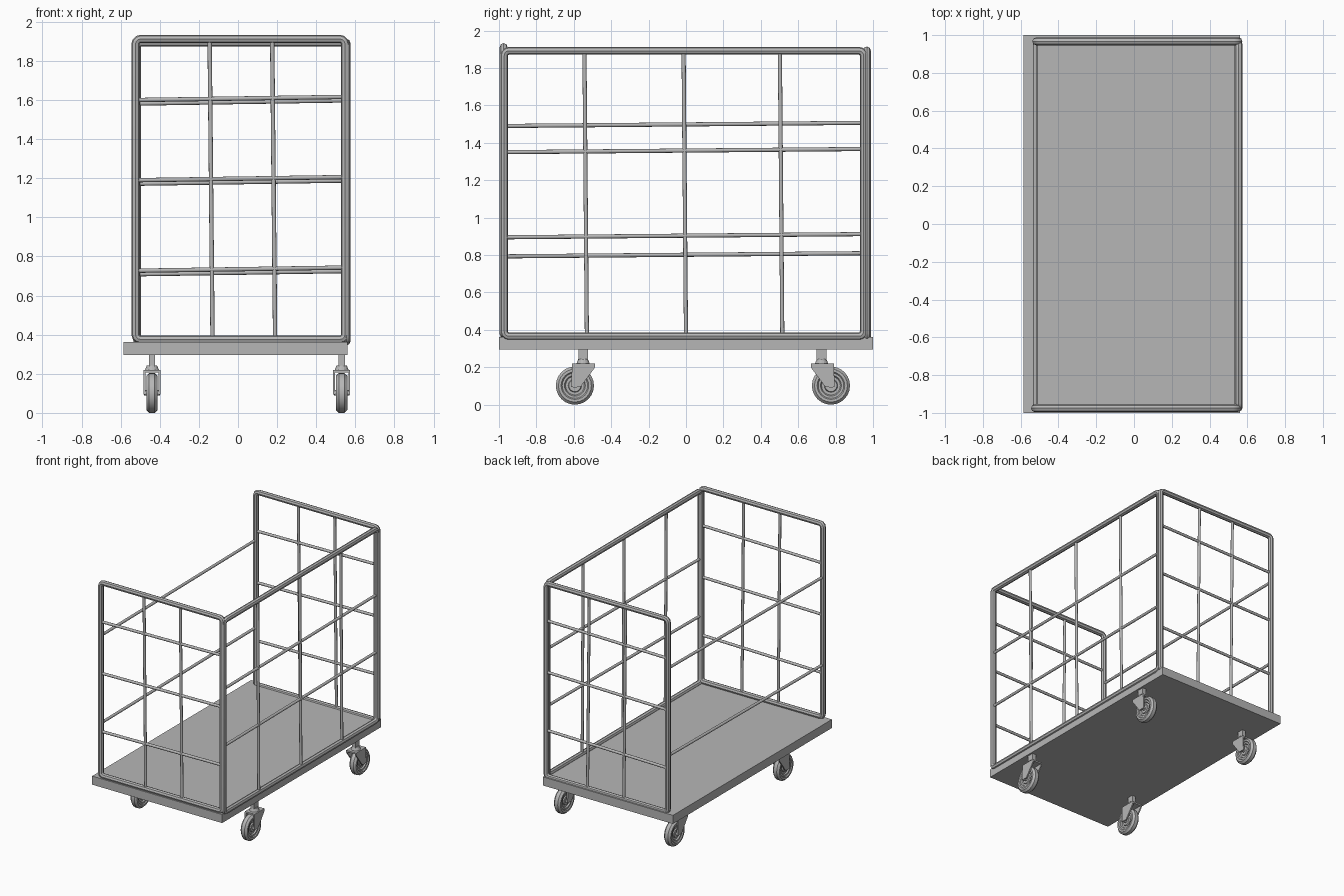
import bpy, bmesh, math
from mathutils import Vector, Matrix

cube = bpy.data.objects.get("Cube")
if cube:
    bpy.data.objects.remove(cube, do_unlink=True)

steel = bpy.data.materials.new("steel grey")
steel.use_nodes = True
grey = (0.47, 0.47, 0.47, 1)
steel.diffuse_color = grey
steel.node_tree.nodes["Principled BSDF"].inputs["Base Color"].default_value = grey


def finish(name, bm, smooth=False):
    """Turn a bmesh into a named object with the shared material."""
    bmesh.ops.recalc_face_normals(bm, faces=bm.faces)
    mesh = bpy.data.meshes.new(name)
    bm.to_mesh(mesh)
    bm.free()
    mesh.materials.append(steel)
    obj = bpy.data.objects.new(name, mesh)
    bpy.context.collection.objects.link(obj)
    if smooth:
        bpy.ops.object.select_all(action='DESELECT')
        obj.select_set(True)
        bpy.context.view_layer.objects.active = obj
        bpy.ops.object.shade_smooth_by_angle(angle=math.radians(40))
    return obj


def add_box(bm, lo, hi):
    lo, hi = Vector(lo), Vector(hi)
    m = Matrix.Translation((lo + hi) / 2) @ Matrix.Diagonal((*(hi - lo), 1))
    bmesh.ops.create_cube(bm, size=1, matrix=m)


def add_rod(bm, a, b, radius, sides=12):
    a, b = Vector(a), Vector(b)
    d = b - a
    m = Matrix.Translation((a + b) / 2) @ d.to_track_quat('Z', 'Y').to_matrix().to_4x4()
    bmesh.ops.create_cone(bm, cap_ends=True, segments=sides, radius1=radius,
                          radius2=radius, depth=d.length, matrix=m)


def add_lathe(bm, profile, centre, sides=24):
    """Spin (offset along x, radius) points about an x axis."""
    rings = []
    for off, r in profile:
        rings.append([bm.verts.new(Vector(centre) + Vector((
            off, r * math.cos(math.tau * i / sides), r * math.sin(math.tau * i / sides))))
            for i in range(sides)])
    for p, q in zip(rings, rings[1:]):
        for i in range(sides):
            j = (i + 1) % sides
            bm.faces.new((p[i], p[j], q[j], q[i]))
    bm.faces.new(rings[0])
    bm.faces.new(rings[-1])


def tube_frame(name, place, u0, u1, z0, z1, radius=0.021, bend=0.025):
    """Closed tube rectangle with tight rounded corners."""
    corners = [(u1 - bend, z1 - bend, 0), (u0 + bend, z1 - bend, 1),
               (u0 + bend, z0 + bend, 2), (u1 - bend, z0 + bend, 3)]
    path = []
    for u, z, k in corners:
        for s in range(4):
            a = (k + s / 3) * math.pi / 2
            path.append(place(u + bend * math.cos(a), z + bend * math.sin(a)))
    curve = bpy.data.curves.new(name, 'CURVE')
    curve.dimensions = '3D'
    curve.bevel_depth = radius
    curve.bevel_resolution = 2
    spline = curve.splines.new('POLY')
    spline.points.add(len(path) - 1)
    for p, co in zip(spline.points, path):
        p.co = (*co, 1)
    spline.use_cyclic_u = True
    temp = bpy.data.objects.new(name + "_path", curve)
    bpy.context.collection.objects.link(temp)
    dg = bpy.context.evaluated_depsgraph_get()
    mesh = bpy.data.meshes.new_from_object(temp.evaluated_get(dg))
    bm = bmesh.new()
    bm.from_mesh(mesh)
    bpy.data.objects.remove(temp, do_unlink=True)
    bpy.data.meshes.remove(mesh)
    finish(name, bm, True)


# Deck
bm = bmesh.new()
add_box(bm, (-0.585, -1, 0.295), (0.56, 1, 0.363))
finish("deck", bm)

# End frames with their slightly tilted bars
BAR = 0.011
for name, y, dx, dz in (("front", -0.975, 0, 0), ("back", 0.967, 0.006, -0.018)):
    tube_frame(name + "_frame", lambda u, z: (u, y, z),
               -0.524 + dx, 0.547 + dx, 0.376 + dz, 1.912 + dz)
    bm = bmesh.new()
    for z in (0.727, 1.19, 1.6):
        add_rod(bm, (-0.52, y, z + dz), (0.545, y, z + 0.016 + dz), BAR)
    for x in (-0.13, 0.19):
        add_rod(bm, (x, y, 0.37 + dz), (x - 0.015, y, 1.91 + dz), BAR)
    finish(name + "_bars", bm, True)

# Closed side frame and its bars
SIDE = 0.554
tube_frame("left_frame", lambda u, z: (SIDE, u, z), -0.972, 0.95, 0.366, 1.892)
bm = bmesh.new()
for z in (0.895, 1.35):
    add_rod(bm, (SIDE, -0.97, z), (SIDE, 0.95, z + 0.017), BAR)
for y in (-0.53, 0, 0.515):
    add_rod(bm, (SIDE, y, 0.366), (SIDE, y - 0.013, 1.89), BAR)
finish("left_bars", bm, True)

# Two bars across the open side
bm = bmesh.new()
for z in (0.793, 1.49):
    add_rod(bm, (-0.523, -0.975, z), (-0.523, 0.967, z + 0.017), BAR)
finish("right_bars", bm, True)

# Casters: recessed wheel, forked bracket, swivel cap and stem
half_wheel = [(0.02, 0.02), (0.02, 0.032), (0.012, 0.036), (0.012, 0.05),
              (0.022, 0.056), (0.022, 0.068), (0.029, 0.074), (0.029, 0.088),
              (0.014, 0.102)]
wheel = half_wheel + [(-o, r) for o, r in reversed(half_wheel)]
fork = [(-0.02, 0.095), (0.03, 0.095), (0.108, 0.2), (0.108, 0.217), (-0.015, 0.217)]

for end, wy, sy, turn in (("front", -0.594, -0.55, 1), ("back", 0.775, 0.725, -1)):
    for side, x in (("right", -0.44), ("left", 0.53)):
        label = f"{end}_{side}_caster_"
        bm = bmesh.new()
        add_lathe(bm, wheel, (x, wy, 0.102))
        finish(label + "wheel", bm, True)

        bm = bmesh.new()
        for s in (-1, 1):
            rows = [[bm.verts.new((x + s * o, wy + turn * u, z)) for u, z in fork]
                    for o in (0.034, 0.044)]
            bm.faces.new(rows[0])
            bm.faces.new(rows[1])
            for i in range(len(fork)):
                j = (i + 1) % len(fork)
                bm.faces.new((rows[0][i], rows[0][j], rows[1][j], rows[1][i]))
        ys = sorted((wy - turn * 0.015, wy + turn * 0.108))
        add_box(bm, (x - 0.044, ys[0], 0.207), (x + 0.044, ys[1], 0.219))
        add_rod(bm, (x - 0.04, wy, 0.102), (x + 0.04, wy, 0.102), 0.014)
        bmesh.ops.create_cone(bm, cap_ends=True, segments=16, radius1=0.036,
                              radius2=0.026, depth=0.025,
                              matrix=Matrix.Translation((x, sy, 0.231)))
        add_box(bm, (x - 0.016, sy - 0.026, 0.24), (x + 0.016, sy + 0.026, 0.3))
        finish(label + "bracket", bm)
